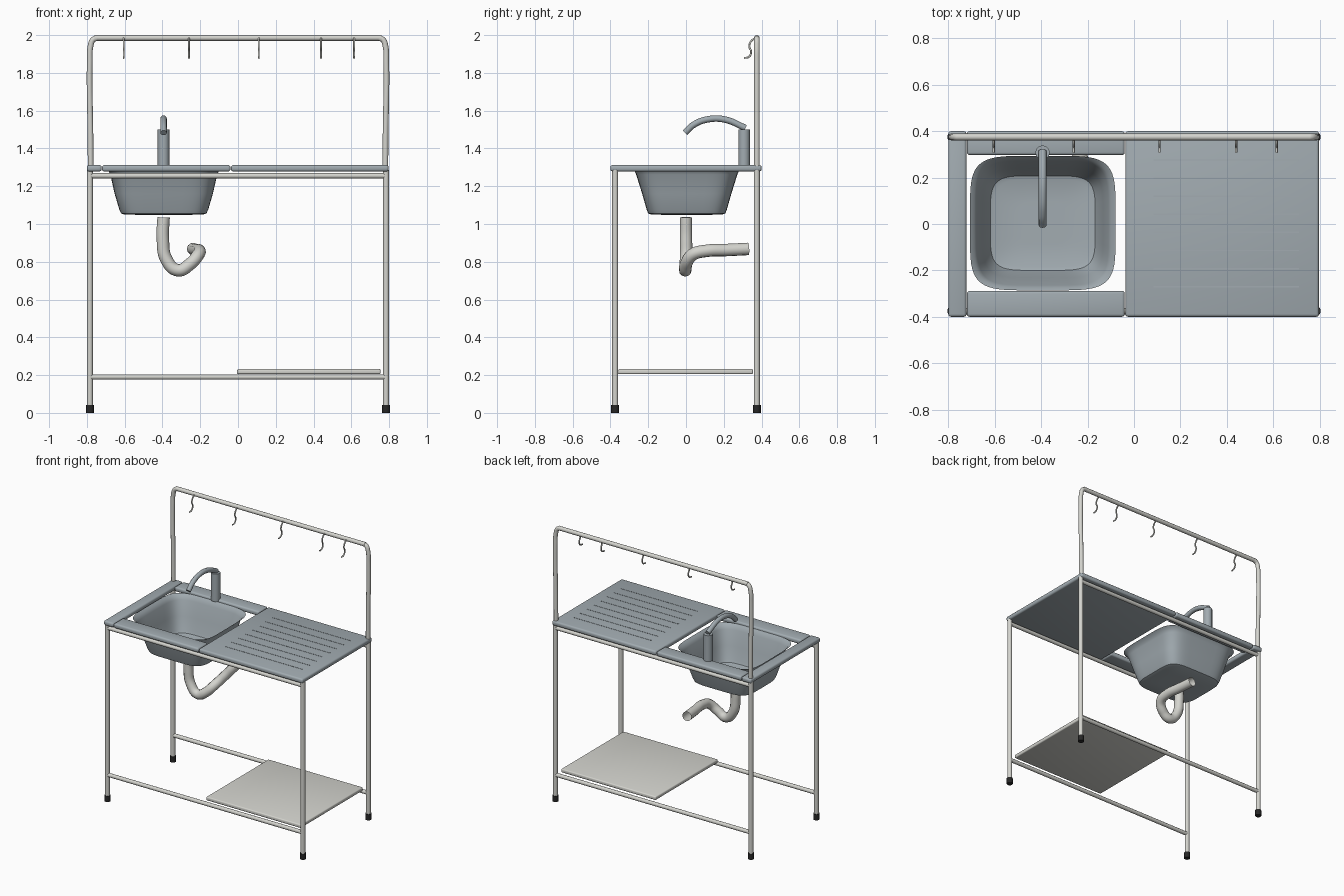
import bpy, bmesh, math
from mathutils import Vector

if "Cube" in bpy.data.objects:
    bpy.data.objects.remove(bpy.data.objects["Cube"])


def material(name, rgb):
    m = bpy.data.materials.new(name)
    m.diffuse_color = (*rgb, 1)
    m.use_nodes = True
    m.node_tree.nodes["Principled BSDF"].inputs["Base Color"].default_value = m.diffuse_color
    return m


STEEL = material("steel", (0.36, 0.41, 0.44))
PALE = material("pale_metal", (0.66, 0.66, 0.62))
RUBBER = material("rubber", (0.02, 0.02, 0.02))


def smooth(ob):
    bpy.ops.object.select_all(action='DESELECT')
    bpy.context.view_layer.objects.active = ob
    ob.select_set(True)
    bpy.ops.object.shade_smooth_by_angle(angle=math.radians(40))


def finish(name, bm, mat):
    bmesh.ops.recalc_face_normals(bm, faces=bm.faces)
    me = bpy.data.meshes.new(name)
    bm.to_mesh(me)
    bm.free()
    ob = bpy.data.objects.new(name, me)
    bpy.context.collection.objects.link(ob)
    me.materials.append(mat)
    smooth(ob)
    return ob


def slab(name, lo, hi, mat, bevel=0.012):
    lo, hi = Vector(lo), Vector(hi)
    bm = bmesh.new()
    bmesh.ops.create_cube(bm, size=1)
    for v in bm.verts:
        v.co = (lo + hi) / 2 + v.co * (hi - lo)
    if bevel:
        bmesh.ops.bevel(bm, geom=bm.edges[:], offset=bevel, segments=3,
                        profile=0.5, affect='EDGES')
    return finish(name, bm, mat)


def tube(name, pts, r, mat, curved=False, caps=True):
    cu = bpy.data.curves.new(name, 'CURVE')
    cu.dimensions = '3D'
    cu.bevel_depth = r
    cu.bevel_resolution = 4
    cu.use_fill_caps = caps
    if curved:
        sp = cu.splines.new('BEZIER')
        sp.bezier_points.add(len(pts) - 1)
        for bp, p in zip(sp.bezier_points, pts):
            bp.co = p
            bp.handle_left_type = bp.handle_right_type = 'AUTO'
        sp.resolution_u = 8
    else:
        sp = cu.splines.new('POLY')
        sp.points.add(len(pts) - 1)
        for q, p in zip(sp.points, pts):
            q.co = (*p, 1)
    ob = bpy.data.objects.new(name, cu)
    bpy.context.collection.objects.link(ob)
    cu.materials.append(mat)
    bpy.ops.object.select_all(action='DESELECT')
    bpy.context.view_layer.objects.active = ob
    ob.select_set(True)
    bpy.ops.object.convert(target='MESH')
    smooth(bpy.context.object)


# Legs, feet and curved rear uprights
LX, LY = 0.784, 0.375
for sx, side in ((-1, "left"), (1, "right")):
    for sy, end in ((-1, "front"), (1, "back")):
        x, y = sx * LX, sy * LY
        tube(f"{end}_{side}_foot", [(x, y, 0), (x, y, 0.042)], 0.021, RUBBER)
        tube(f"{end}_{side}_leg", [(x, y, 0.03), (x, y, 1.285)], 0.016, PALE)
    tube(f"{side}_upright",
         [(sx * a, LY, z) for a, z in ((0.780, 1.28), (0.781, 1.45), (0.785, 1.86),
                                       (0.781, 1.94), (0.768, 1.975), (0.745, 1.985))],
         0.015, PALE, curved=True)

# Long rails
for sy, end in ((-1, "front"), (1, "back")):
    for z, level in ((0.19, "lower"), (1.255, "upper")):
        tube(f"{end}_{level}_rail", [(-LX, sy * LY, z), (LX, sy * LY, z)], 0.014, PALE)
tube("hanging_rail", [(-0.76, LY, 1.985), (0.76, LY, 1.985)], 0.015, PALE)

# Lower shelf
slab("shelf", (-0.005, -0.36, 0.205), (0.755, 0.355, 0.232), PALE, 0.008)

# Worktop pieces around the basin, and draining board
Z0, Z1 = 1.278, 1.312
slab("left_strip", (-0.8, -0.4, Z0), (-0.722, 0.4, Z1), STEEL)
slab("front_strip", (-0.72, -0.4, Z0), (-0.04, -0.288, Z1), STEEL)
slab("back_strip", (-0.72, 0.297, Z0), (-0.04, 0.4, Z1), STEEL)
slab("draining_board", (-0.037, -0.4, Z0), (0.797, 0.4, Z1), STEEL)
for i in range(8):
    y = -0.27 + i * 0.078
    slab(f"drain_rib_{i}", (0.085, y - 0.003, Z1 - 0.004), (0.71, y + 0.003, Z1 + 0.0015), STEEL, 0)

# Basin: lofted rounded-square rings with a closed floor
RINGS = [(0.314, 0.290, 1.298), (0.295, 0.278, 1.285), (0.283, 0.268, 1.262),
         (0.260, 0.236, 1.16), (0.235, 0.212, 1.075), (0.226, 0.204, 1.056),
         (0.208, 0.188, 1.050), (0.10, 0.09, 1.048)]
N, POW = 64, 2 / 5.0
bm = bmesh.new()
loops = []
for hx, hy, z in RINGS:
    ring = []
    for k in range(N):
        a = 2 * math.pi * k / N
        c, s = math.cos(a), math.sin(a)
        ring.append(bm.verts.new((-0.393 + hx * math.copysign(abs(c) ** POW, c),
                                  0.004 + hy * math.copysign(abs(s) ** POW, s), z)))
    loops.append(ring)
for a, b in zip(loops, loops[1:]):
    for k in range(N):
        j = (k + 1) % N
        bm.faces.new((a[k], a[j], b[j], b[k]))
bm.faces.new(loops[-1])
finish("basin", bm, STEEL)

# Tap
TX = -0.394
tube("tap_column", [(TX, 0.308, 1.30), (TX, 0.308, 1.50)], 0.031, STEEL)
tube("tap_spout", [(TX, 0.315, 1.508), (TX, 0.21, 1.552), (TX, 0.12, 1.555),
                   (TX, 0.04, 1.525), (TX, -0.005, 1.483)], 0.017, STEEL, curved=True)

# Waste pipe with U bend
tube("waste_pipe", [(-0.394, 0, 1.035), (-0.398, 0, 0.92), (-0.378, 0, 0.81),
                    (-0.318, -0.004, 0.755), (-0.255, 0, 0.787), (-0.21, 0.035, 0.838),
                    (-0.205, 0.11, 0.858), (-0.22, 0.21, 0.862), (-0.238, 0.33, 0.868)],
     0.033, PALE, curved=True, caps=False)

# Hanging hooks
for i, x in enumerate((-0.605, -0.26, 0.11, 0.44, 0.615)):
    tube(f"hook_{i}", [(x, 0.366, 1.985), (x, 0.345, 1.968), (x, 0.335, 1.94),
                       (x, 0.345, 1.912), (x, 0.333, 1.885), (x, 0.308, 1.879)],
         0.005, PALE, curved=True)
